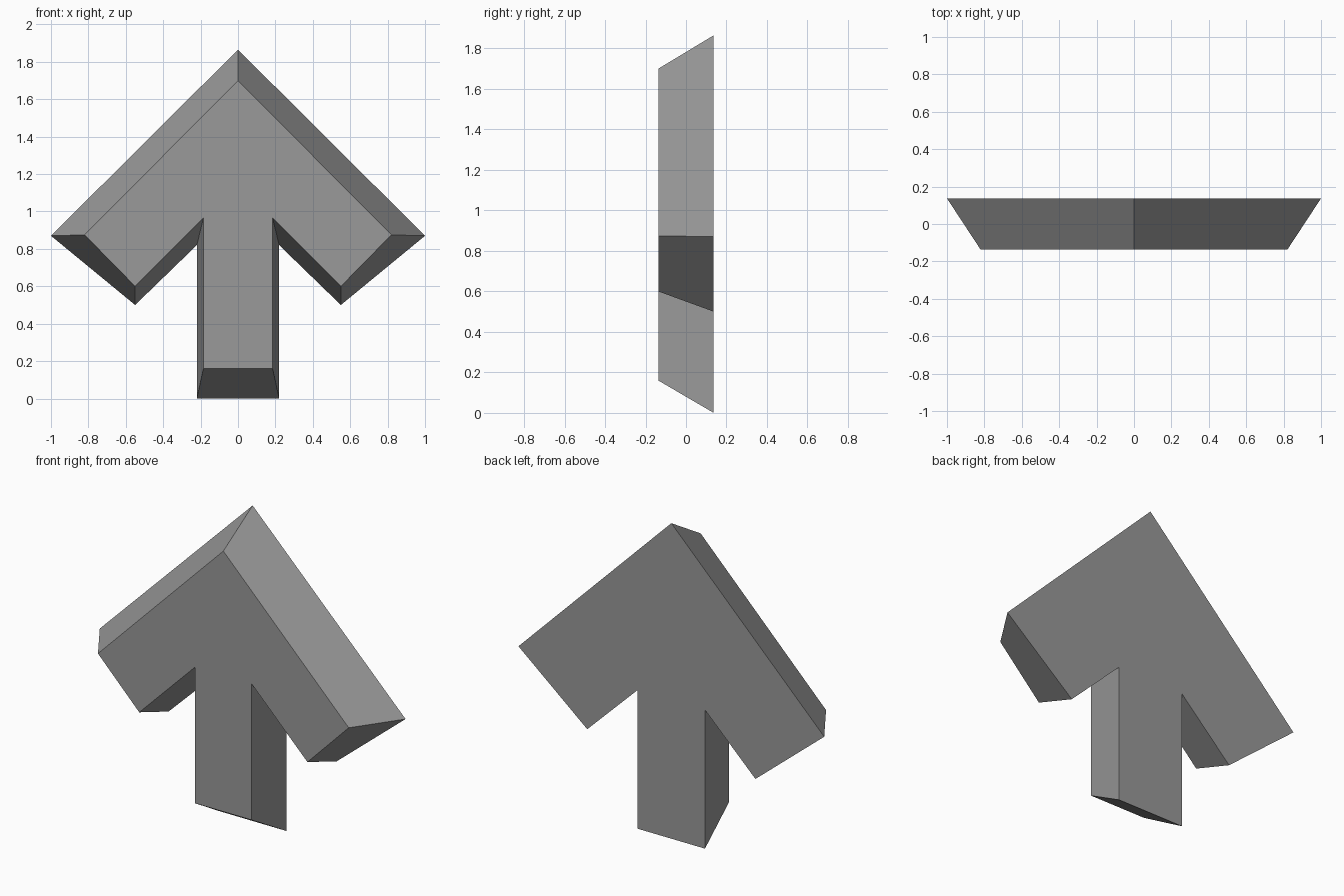
import bpy
import bmesh

if "Cube" in bpy.data.objects:
    bpy.data.objects.remove(bpy.data.objects["Cube"])

HALF_DEPTH = 0.137

# Right half outlines (x, z), tip down to shaft foot; front is narrower than back
FRONT = [(0, 1.70), (0.82, 0.875), (0.55, 0.60), (0.185, 0.965), (0.185, 0.16)]
BACK = [(0, 1.865), (1.0, 0.87), (0.55, 0.50), (0.22, 0.82), (0.22, 0.0)]


def mirrored(half):
    """Close a right half outline with its left mirror image."""
    return half + [(-x, z) for x, z in reversed(half[1:])]


grey = bpy.data.materials.new("mid grey")
grey.diffuse_color = (0.32, 0.32, 0.32, 1)
grey.use_nodes = True
grey.node_tree.nodes["Principled BSDF"].inputs["Base Color"].default_value = grey.diffuse_color

# Arrow body: front and back caps joined by sloping sides
bm = bmesh.new()
front = [bm.verts.new((x, -HALF_DEPTH, z)) for x, z in mirrored(FRONT)]
back = [bm.verts.new((x, HALF_DEPTH, z)) for x, z in mirrored(BACK)]
bm.faces.new(front)
bm.faces.new(back[::-1])
for i in range(len(front)):
    j = (i + 1) % len(front)
    bm.faces.new((front[i], back[i], back[j], front[j]))
bmesh.ops.recalc_face_normals(bm, faces=bm.faces)

mesh = bpy.data.meshes.new("arrow_body")
bm.to_mesh(mesh)
bm.free()
mesh.materials.append(grey)
arrow = bpy.data.objects.new("arrow_body", mesh)
bpy.context.collection.objects.link(arrow)
